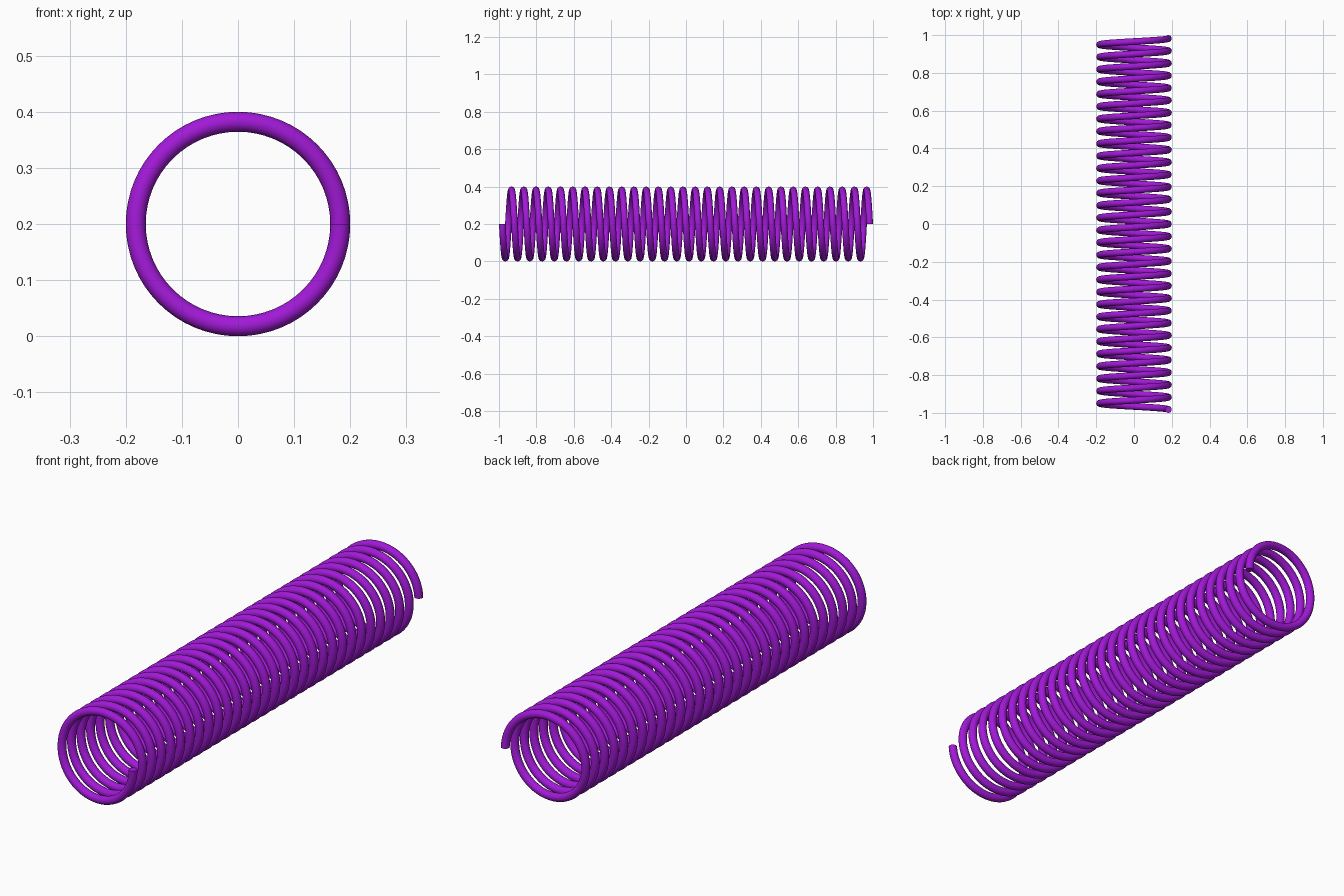
import bpy, bmesh
from math import sin, cos, pi

if "Cube" in bpy.data.objects:
    bpy.data.objects.remove(bpy.data.objects["Cube"])

TURNS, STEPS, SIDES = 30, 64, 16
TUBE = 0.0178                # wire radius
COIL = 0.2 - TUBE            # coil centreline radius
HALF = 1.0 - TUBE            # half length of the centreline

mat = bpy.data.materials.new("purple")
mat.diffuse_color = (0.36, 0.01, 0.68, 1)
mat.use_nodes = True
mat.node_tree.nodes["Principled BSDF"].inputs["Base Color"].default_value = mat.diffuse_color

# Wire: a round section swept along a helix around the y axis
bm = bmesh.new()
rings = []
for i in range(TURNS * STEPS + 1):
    t = 2 * pi * i / STEPS
    y = -HALF + 2 * HALF * i / (TURNS * STEPS)
    ring = []
    for k in range(SIDES):
        a = 2 * pi * k / SIDES
        r = COIL + TUBE * cos(a)
        ring.append(bm.verts.new((r * cos(t), y + TUBE * sin(a), 0.2 - r * sin(t))))
    rings.append(ring)
for p, q in zip(rings, rings[1:]):
    for k in range(SIDES):
        n = (k + 1) % SIDES
        bm.faces.new((p[k], p[n], q[n], q[k]))

# Flat wire ends
bm.faces.new(rings[0])
bm.faces.new(rings[-1])
bmesh.ops.recalc_face_normals(bm, faces=bm.faces)

mesh = bpy.data.meshes.new("coil_spring")
bm.to_mesh(mesh)
bm.free()
spring = bpy.data.objects.new("coil_spring", mesh)
bpy.context.collection.objects.link(spring)
mesh.materials.append(mat)
bpy.context.view_layer.objects.active = spring
spring.select_set(True)
bpy.ops.object.shade_smooth_by_angle(angle=pi / 4)
